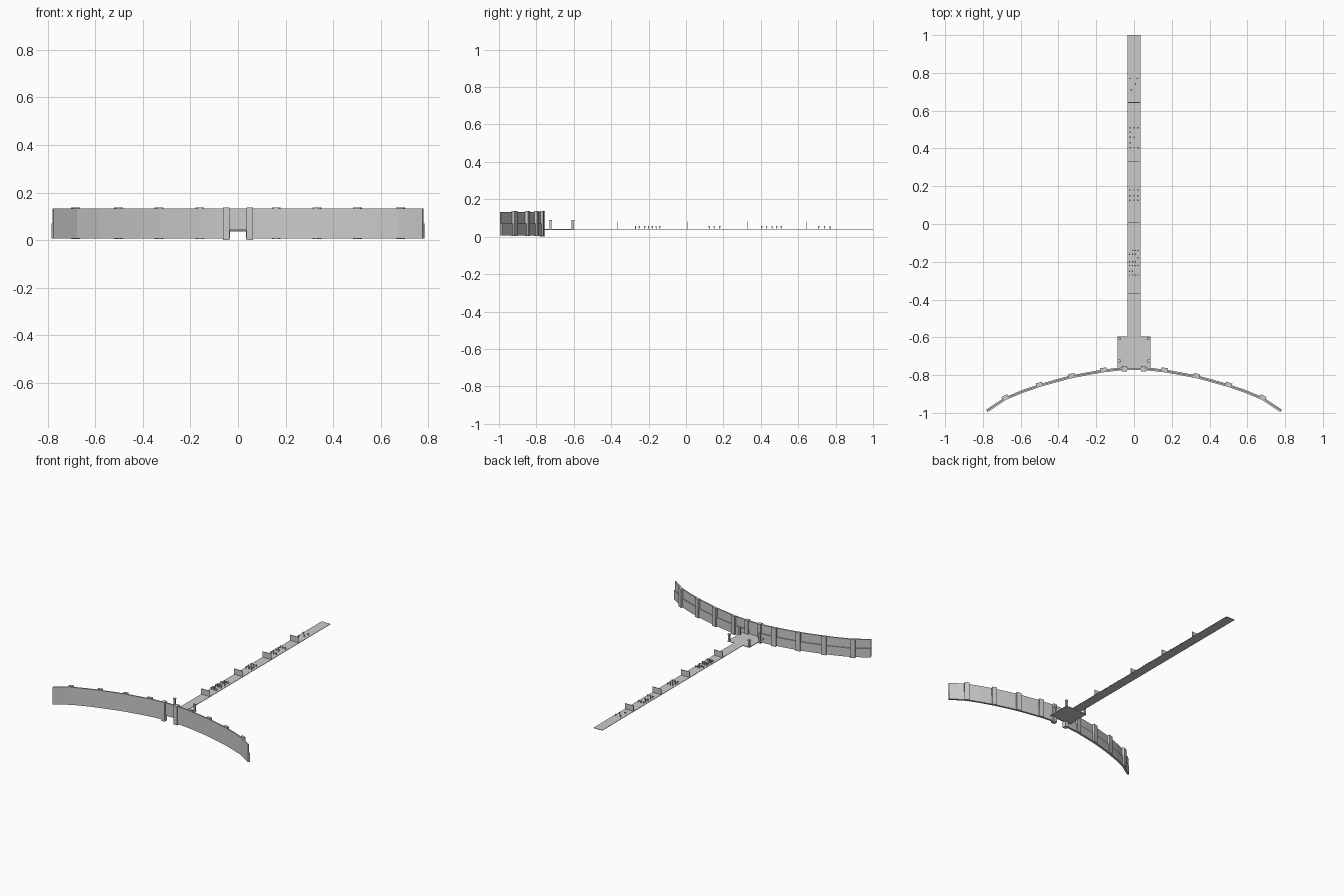
import bpy, bmesh, math, random
from mathutils import Vector, Matrix

if "Cube" in bpy.data.objects:
    bpy.data.objects.remove(bpy.data.objects["Cube"])

random.seed(4)


def finish(bm, name):
    bmesh.ops.recalc_face_normals(bm, faces=bm.faces)
    me = bpy.data.meshes.new(name)
    bm.to_mesh(me)
    bm.free()
    ob = bpy.data.objects.new(name, me)
    bpy.context.collection.objects.link(ob)
    return ob


def add_box(bm, x, y, z, rot=0.0):
    """x, y, z are (min, max) pairs; rot turns the box about its own centre."""
    c = Vector(((x[0] + x[1]) / 2, (y[0] + y[1]) / 2, (z[0] + z[1]) / 2))
    s = Matrix.Diagonal((x[1] - x[0], y[1] - y[0], z[1] - z[0], 1))
    bmesh.ops.create_cube(bm, size=1, matrix=Matrix.Translation(c) @ Matrix.Rotation(rot, 4, 'Z') @ s)


def box(name, x, y, z):
    bm = bmesh.new()
    add_box(bm, x, y, z)
    return finish(bm, name)


# Plan line of the curved wall (right half)
PATH = [(0.035, -0.765), (0.09, -0.768), (0.16, -0.776), (0.24, -0.79), (0.33, -0.807),
        (0.41, -0.828), (0.50, -0.854), (0.59, -0.885), (0.68, -0.922), (0.78, -0.988)]
# Wall section: offset to the back, height, with a walkway ledge half way up
SECTION = [(-0.009, 0.007), (0.006, 0.007), (0.006, 0.07), (0.0, 0.07), (0.0, 0.133), (-0.009, 0.133)]


def normal_at(i):
    a, b = PATH[max(i - 1, 0)], PATH[min(i + 1, len(PATH) - 1)]
    t = Vector((b[0] - a[0], b[1] - a[1])).normalized()
    return Vector((-t.y, t.x))


# Curved wall, both halves
for side, tag in ((1, "right"), (-1, "left")):
    bm = bmesh.new()
    rings = []
    for i, (px, py) in enumerate(PATH):
        n = normal_at(i)
        rings.append([bm.verts.new((side * (px + n.x * o), py + n.y * o, z)) for o, z in SECTION])
    k = len(SECTION)
    for r, q in zip(rings, rings[1:]):
        for j in range(k):
            bm.faces.new((r[j], r[(j + 1) % k], q[(j + 1) % k], q[j]))
    bm.faces.new(rings[0])
    bm.faces.new(rings[-1])
    finish(bm, "curved_wall_" + tag)

    # Buttresses on the back of the wall
    bm = bmesh.new()
    for i in (2, 4, 6, 8):
        n = normal_at(i)
        cx, cy = side * (PATH[i][0] + n.x * 0.006), PATH[i][1] + n.y * 0.006
        ang = side * math.atan2(-n.x, n.y)
        add_box(bm, (cx - 0.017, cx + 0.017), (cy - 0.009, cy + 0.009), (0.004, 0.137), ang)
    finish(bm, "buttresses_" + tag)

    # Gate pillar with a narrow upper jamb
    bm = bmesh.new()
    xs = sorted((side * 0.036, side * 0.064))
    add_box(bm, xs, (-0.782, -0.753), (0, 0.137))
    finish(bm, "gate_pillar_" + tag)

    # Platform corner posts
    bm = bmesh.new()
    for y in (-0.605, -0.725):
        add_box(bm, (side * 0.079 - 0.006, side * 0.079 + 0.006), (y - 0.006, y + 0.006), (0.037, 0.083))
        add_box(bm, (side * 0.079 - 0.008, side * 0.079 + 0.008), (y - 0.008, y + 0.008), (0.083, 0.09))
    finish(bm, "platform_posts_" + tag)

# Wall above the gate opening
box("gate_lintel", (-0.036, 0.036), (-0.774, -0.763), (0.042, 0.133))

# Flat decks
box("platform", (-0.087, 0.087), (-0.765, -0.595), (0.037, 0.041))
box("causeway", (-0.035, 0.035), (-0.6, 1.0), (0.038, 0.041))

# Cross barriers on the causeway
for n, y in enumerate((-0.367, 0.007, 0.33, 0.643)):
    box("barrier_%d" % (n + 1), (-0.035, 0.035), (y - 0.002, y + 0.002), (0.04, 0.081))

# Small markers standing in groups on the causeway
bm = bmesh.new()


def marker(x, y):
    add_box(bm, (x - 0.0015, x + 0.0015), (y - 0.0015, y + 0.0015), (0.04, 0.052))
    add_box(bm, (x - 0.0035, x + 0.0035), (y - 0.0035, y + 0.0035), (0.05, 0.056))


for y in (-0.27, -0.25, -0.22, -0.2, -0.18, -0.16, -0.14):
    for x in (-0.024, -0.008, 0.006, 0.02):
        if random.random() < 0.8:
            marker(x, y)
for y in (0.125, 0.15, 0.18):
    for x in (-0.022, 0, 0.02):
        marker(x, y)
for y in (0.405, 0.43, 0.46, 0.485, 0.51):
    for x in (-0.02, 0, 0.02):
        if random.random() < 0.7:
            marker(x, y)
for x, y in ((-0.02, 0.77), (0.018, 0.77), (0.008, 0.74), (-0.015, 0.71)):
    marker(x, y)
finish(bm, "causeway_markers")
